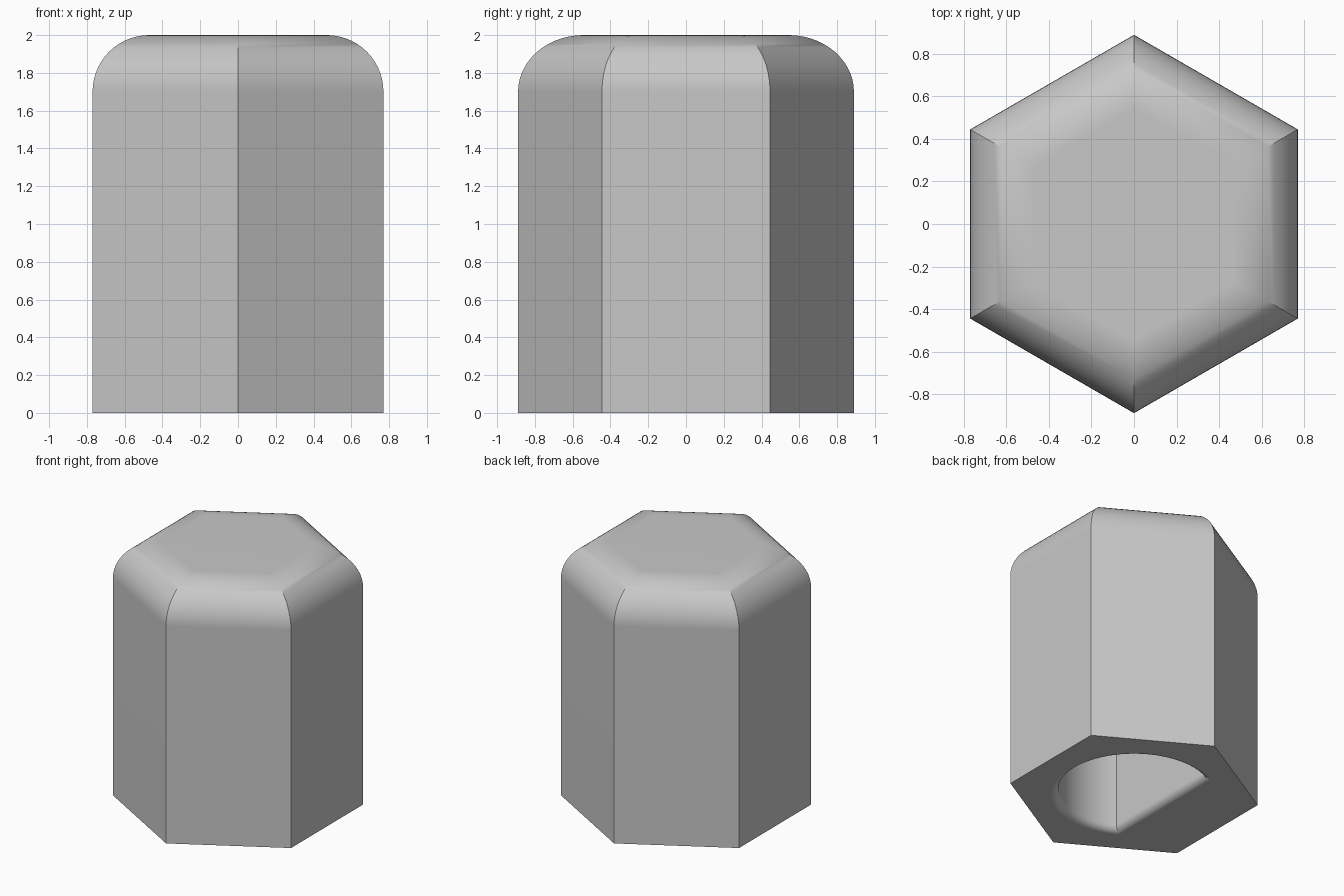
import bpy
import bmesh
from math import acos, cos, sin, pi

cube = bpy.data.objects.get("Cube")
if cube:
    bpy.data.objects.remove(cube, do_unlink=True)

APOTHEM, HEIGHT, TOP_RADIUS = 0.77, 2.0, 0.3
BORE, FLAT, LIP, DEPTH = 0.535, 0.24, 0.055, 1.5
STEPS, BORE_SIDES = 14, 64


def hex_ring(bm, apothem, z):
    radius = apothem / cos(pi / 6)
    angles = [pi / 6 + i * pi / 3 for i in range(6)]
    return [bm.verts.new((radius * cos(a), radius * sin(a), z)) for a in angles]


def d_ring(bm, offset, z):
    """Circle cut by a flat on its -x side, grown outward by offset."""
    radius = BORE + offset
    end = acos(-(FLAT + offset) / radius)
    angles = [-end + 2 * end * i / BORE_SIDES for i in range(BORE_SIDES + 1)]
    return [bm.verts.new((radius * cos(a), radius * sin(a), z)) for a in angles]


def skin(bm, rings):
    for low, high in zip(rings, rings[1:]):
        for i in range(len(low)):
            j = (i + 1) % len(low)
            bm.faces.new((low[i], low[j], high[j], high[i]))
    bm.faces.new(rings[-1])


bm = bmesh.new()
quarter = [i * pi / 2 / STEPS for i in range(STEPS + 1)]

# Hexagonal body with a rounded top edge
body = [hex_ring(bm, APOTHEM, 0)]
body += [hex_ring(bm, APOTHEM - TOP_RADIUS * (1 - cos(a)),
                  HEIGHT - TOP_RADIUS * (1 - sin(a))) for a in quarter]
skin(bm, body)

# Blind D-shaped shaft hole with a rounded lip
hole = [d_ring(bm, LIP * (1 - sin(a)), LIP * (1 - cos(a))) for a in quarter]
hole.append(d_ring(bm, 0, DEPTH))
skin(bm, hole)

# Underside between the outline and the hole
rim = [e for e in bm.edges if e.is_boundary]
bmesh.ops.triangle_fill(bm, edges=rim, use_beauty=True, normal=(0, 0, -1))
bmesh.ops.recalc_face_normals(bm, faces=bm.faces)

mesh = bpy.data.meshes.new("hex_knob")
bm.to_mesh(mesh)
bm.free()
knob = bpy.data.objects.new("hex_knob", mesh)
bpy.context.collection.objects.link(knob)

# Plain grey material
grey = bpy.data.materials.new("light_grey")
grey.use_nodes = True
color = (0.58, 0.58, 0.58, 1)
grey.diffuse_color = color
grey.node_tree.nodes["Principled BSDF"].inputs["Base Color"].default_value = color
mesh.materials.append(grey)

# Smooth curves, crisp corners
bpy.ops.object.select_all(action="DESELECT")
knob.select_set(True)
bpy.context.view_layer.objects.active = knob
bpy.ops.object.shade_smooth_by_angle(angle=pi / 6)
weighted = knob.modifiers.new("even_shading", "WEIGHTED_NORMAL")
weighted.keep_sharp = True
